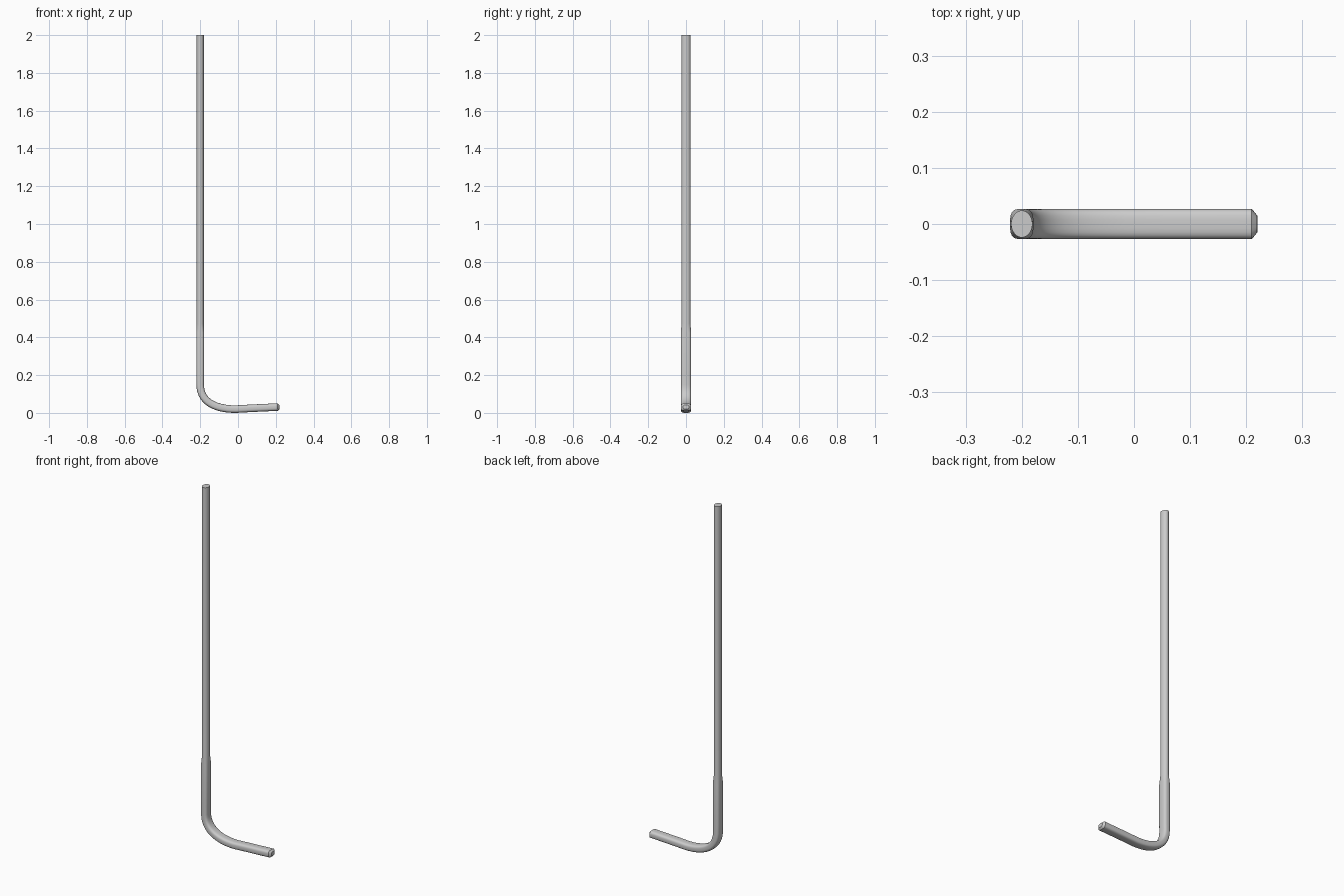
import bpy, bmesh, math
from mathutils import Vector

if "Cube" in bpy.data.objects:
    bpy.data.objects.remove(bpy.data.objects["Cube"])

SIDES = 24


def section(hw, hy, power):
    """Rounded-rectangle (superellipse) outline: half width, half depth, squareness."""
    pts = []
    for i in range(SIDES):
        a = 2 * math.pi * (i + 0.5) / SIDES
        c, s = math.cos(a), math.sin(a)
        pts.append((math.copysign(abs(c) ** (2 / power), c) * hw,
                    math.copysign(abs(s) ** (2 / power), s) * hy))
    return pts


def bezier(p0, p1, p2, p3, t):
    u = 1 - t
    return p0 * u**3 + p1 * 3 * u * u * t + p2 * 3 * u * t * t + p3 * t**3


# Centre line stations: (point, half width, half depth, squareness)
V = lambda x, z: Vector((x, 0, z))
thin, thick = (0.019, 0.024, 2.0), (0.021, 0.027, 3.2)
stations = [(V(-0.2, 2.0), *thin), (V(-0.2, 0.475), *thin), (V(-0.2, 0.425), *thick),
            (V(-0.2, 0.2), *thick)]

# Bend at the foot
N = 14
for i in range(N + 1):
    p = bezier(V(-0.2, 0.15), V(-0.2, 0.06), V(-0.12, 0.02), V(-0.01, 0.021), i / N)
    stations.append((p, 0.02, 0.027, 3.2))

# Slightly rising toe with bevelled tip
stations += [(V(0.06, 0.025), 0.02, 0.027, 3.2), (V(0.21, 0.032), 0.02, 0.027, 3.2),
             (V(0.2195, 0.0325), 0.011, 0.015, 3.2)]

# Sweep the sections along the centre line
bm = bmesh.new()
rings = []
for i, (p, hw, hy, power) in enumerate(stations):
    a = stations[max(i - 1, 0)][0]
    b = stations[min(i + 1, len(stations) - 1)][0]
    t = (b - a).normalized()
    side = Vector((-t.z, 0, t.x))
    rings.append([bm.verts.new(p + side * u + Vector((0, v, 0)))
                  for u, v in section(hw, hy, power)])
for r0, r1 in zip(rings, rings[1:]):
    for j in range(SIDES):
        k = (j + 1) % SIDES
        bm.faces.new((r0[j], r0[k], r1[k], r1[j]))
bm.faces.new(rings[0])
bm.faces.new(rings[-1])
bmesh.ops.recalc_face_normals(bm, faces=bm.faces)

# Rest the stick exactly on the floor
low = min(v.co.z for v in bm.verts)
for v in bm.verts:
    if v.co.z < 1:
        v.co.z -= low

mesh = bpy.data.meshes.new("hooked_stick")
bm.to_mesh(mesh)
bm.free()
obj = bpy.data.objects.new("hooked_stick", mesh)
bpy.context.collection.objects.link(obj)
bpy.context.view_layer.objects.active = obj
obj.select_set(True)
bpy.ops.object.shade_smooth_by_angle(angle=math.radians(35))
